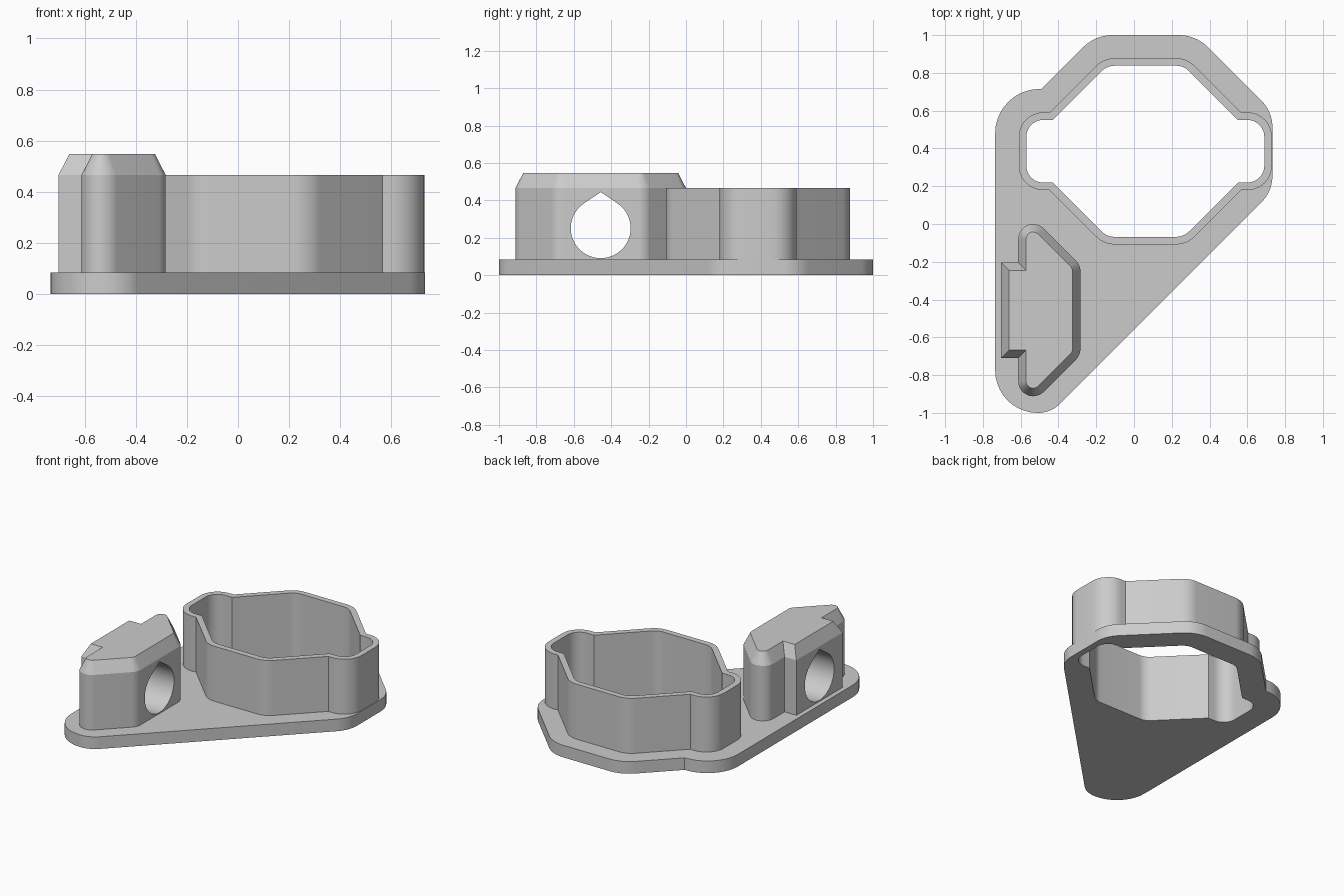
import bpy, bmesh, math
from mathutils import Vector, Matrix

cube = bpy.data.objects.get("Cube")
if cube:
    bpy.data.objects.remove(cube, do_unlink=True)

grey = bpy.data.materials.new("plain grey")
grey.use_nodes = True
grey.diffuse_color = (0.6, 0.6, 0.6, 1)
grey.node_tree.nodes["Principled BSDF"].inputs["Base Color"].default_value = (0.6, 0.6, 0.6, 1)

BASE_TOP, WALL_TOP, BLOCK_TOP = 0.084, 0.465, 0.547
CX, CY = 0.06, 0.385      # pocket centre
BLOCK_Y = -0.456          # block centre
ROOT2 = math.sqrt(2)


def rounded(corners, steps=10):
    """Round each (x, y, radius) corner of a closed outline with an arc."""
    loop = []
    for i, (x, y, r) in enumerate(corners):
        p = Vector((x, y))
        if r <= 0:
            loop.append(p)
            continue
        a = (Vector(corners[i - 1][:2]) - p).normalized()
        b = (Vector(corners[(i + 1) % len(corners)][:2]) - p).normalized()
        half = a.angle(b) / 2
        centre = p + (a + b).normalized() * (r / math.sin(half))
        start = p + a * (r / math.tan(half)) - centre
        sweep = math.pi - 2 * half
        for k in range(steps + 1):
            loop.append(centre + Matrix.Rotation(sweep * k / steps, 2) @ start)
    return loop


def finish(name, bm):
    """Point the faces outward and turn the bmesh into an object."""
    bmesh.ops.recalc_face_normals(bm, faces=bm.faces)
    if bm.calc_volume(signed=True) < 0:
        bmesh.ops.reverse_faces(bm, faces=bm.faces)
    mesh = bpy.data.meshes.new(name)
    bm.to_mesh(mesh)
    bm.free()
    mesh.materials.append(grey)
    ob = bpy.data.objects.new(name, mesh)
    bpy.context.collection.objects.link(ob)
    return ob


def loft(name, levels, ring=False, matrix=Matrix()):
    """Join matching outlines level by level; cap the ends, or close into a ring."""
    bm = bmesh.new()
    rings = [[bm.verts.new((p.x, p.y, z)) for p in loop] for loop, z in levels]
    if ring:
        rings.append(rings[0])
    else:
        bm.faces.new(rings[0][::-1])
        bm.faces.new(rings[-1])
    for low, high in zip(rings, rings[1:]):
        for i in range(len(low)):
            j = (i + 1) % len(low)
            bm.faces.new((low[i], low[j], high[j], high[i]))
    bm.transform(matrix)
    return finish(name, bm)


def plate_with_hole(name, outlines, height):
    """Fill between an outline and a hole, then extrude upward."""
    bm = bmesh.new()
    edges = []
    for loop in outlines:
        verts = [bm.verts.new((p.x, p.y, 0)) for p in loop]
        edges += [bm.edges.new((verts[i - 1], verts[i])) for i in range(len(verts))]
    bmesh.ops.triangle_fill(bm, edges=edges, use_beauty=True, normal=(0, 0, 1))
    result = bmesh.ops.extrude_face_region(bm, geom=bm.faces[:], use_keep_orig=True)
    top = [g for g in result["geom"] if isinstance(g, bmesh.types.BMVert)]
    bmesh.ops.translate(bm, verts=top, vec=(0, 0, height))
    return finish(name, bm)


def activate(ob):
    bpy.ops.object.select_all(action='DESELECT')
    ob.select_set(True)
    bpy.context.view_layer.objects.active = ob


def pocket(d):
    """Octagon with two side ears, grown outward by d."""
    diag = 0.656 + ROOT2 * d
    ear, top = 0.166 + d, 0.453 + d
    quarter = [(0.63 + d, ear, 0.09 + d), (diag - ear, ear, 0), (diag - top, top, 0.1 + d)]
    pts = []
    for sx, sy in ((1, 1), (-1, 1), (-1, -1), (1, -1)):
        part = [(CX + sx * x, CY + sy * y, r) for x, y, r in quarter]
        pts += part if sx * sy > 0 else part[::-1]
    return rounded(pts)


def block_outline(d):
    """Half-hexagon body with a square tab on its left, shrunk by d."""
    right, left, tab = -0.283 - d, -0.613 + d, -0.703 + d
    diag, top, tab_y = -0.045 - ROOT2 * d, 0.456 - d, 0.253 - d
    half = [(right, diag - right, 0.09 - d), (diag - top, top, 0.09 - d),
            (left, top, 0.08 - d), (left, tab_y, 0), (tab, tab_y, 0)]
    pts = half + [(x, -y, r) for x, y, r in reversed(half)]
    return rounded([(x, BLOCK_Y + y, r) for x, y, r in pts])


inner, outer = pocket(0), pocket(0.04)

# Base plate with the pocket opening
plate = rounded([
    (-0.735, -1, 0.225), (-0.44, -1, 0.165), (0.733, 0.173, 0.2), (0.733, 0.595, 0.2),
    (0.328, 1, 0.22), (-0.205, 1, 0.22), (-0.49, 0.715, 0), (-0.735, 0.715, 0.235)])
base = plate_with_hole("base_plate", (plate, inner), BASE_TOP)

# Pocket wall
wall = loft("pocket_wall", [(outer, BASE_TOP), (outer, WALL_TOP),
                            (inner, WALL_TOP), (inner, BASE_TOP)], ring=True)

# Holder block with chamfered top
foot = block_outline(0)
block = loft("holder_block", [(foot, BASE_TOP), (foot, WALL_TOP), (block_outline(0.042), BLOCK_TOP)])

# Teardrop hole across the block
R, peak, tilt = 0.16, 0.193, math.radians(34)
sweep = 2 * math.pi - 2 * tilt
drop = [Vector((BLOCK_Y, 0.251 + peak))]
for k in range(49):
    a = math.pi / 2 + tilt + sweep * k / 48
    drop.append(Vector((BLOCK_Y + R * math.cos(a), 0.251 + R * math.sin(a))))
along_x = Matrix(((0, 0, 1, 0), (1, 0, 0, 0), (0, 1, 0, 0), (0, 0, 0, 1)))
cutter = loft("hole_cutter", [(drop, -1), (drop, 0)], matrix=along_x)
mod = block.modifiers.new("hole", 'BOOLEAN')
mod.operation, mod.solver, mod.object = 'DIFFERENCE', 'EXACT', cutter
activate(block)
bpy.ops.object.modifier_apply(modifier=mod.name)
bpy.data.objects.remove(cutter, do_unlink=True)

# Smooth fillets, crisp edges
for ob in (base, wall, block):
    activate(ob)
    bpy.ops.object.shade_smooth_by_angle(angle=math.radians(25))
